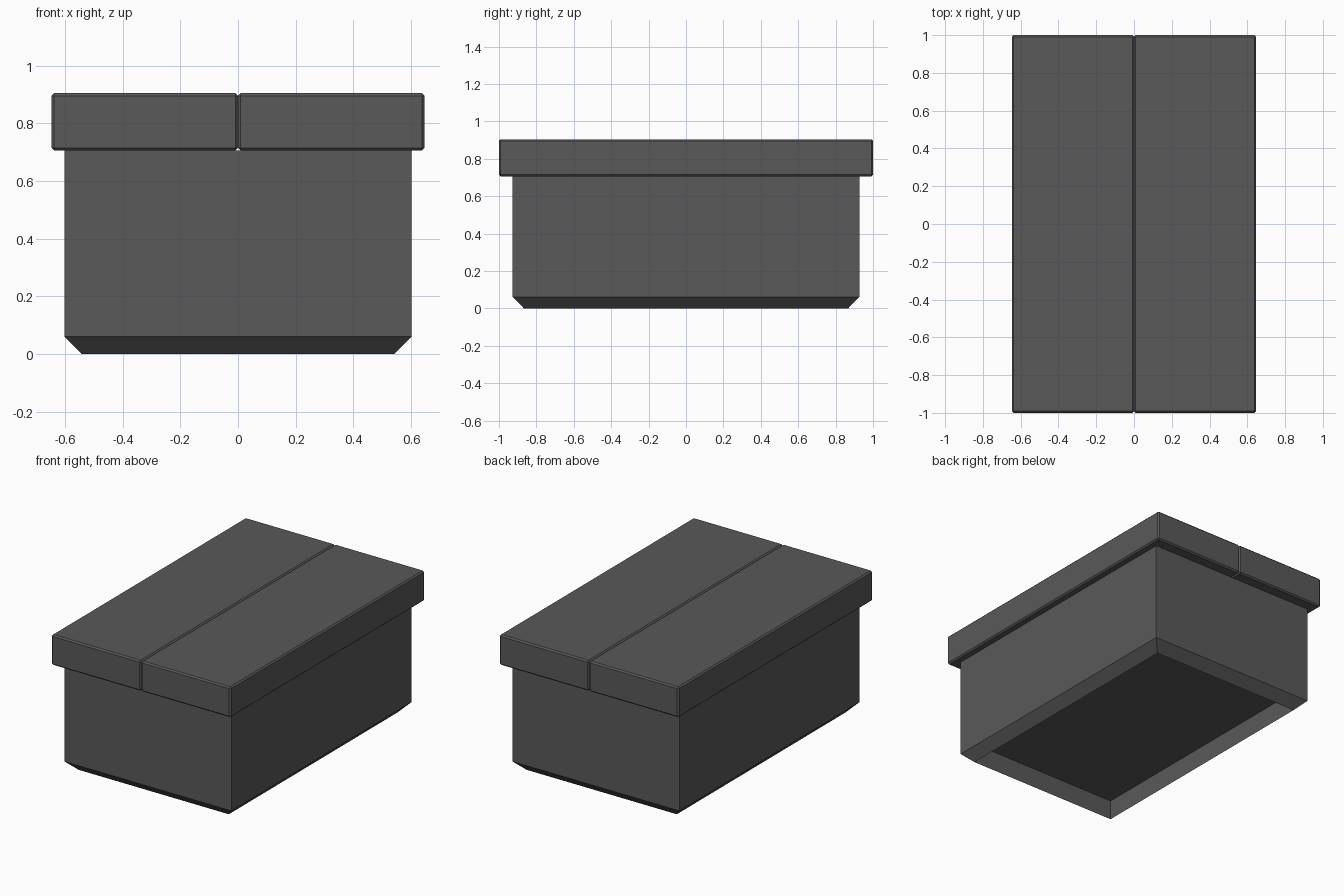
import bpy, bmesh

if "Cube" in bpy.data.objects:
    bpy.data.objects.remove(bpy.data.objects["Cube"])

dark = bpy.data.materials.new("dark_grey")
dark.diffuse_color = (0.1, 0.1, 0.1, 1)
dark.use_nodes = True
dark.node_tree.nodes["Principled BSDF"].inputs["Base Color"].default_value = dark.diffuse_color


def finish(name, bm):
    bmesh.ops.recalc_face_normals(bm, faces=bm.faces)
    mesh = bpy.data.meshes.new(name)
    bm.to_mesh(mesh)
    bm.free()
    mesh.materials.append(dark)
    obj = bpy.data.objects.new(name, mesh)
    bpy.context.collection.objects.link(obj)
    return obj


# Box body: stacked rectangular rings, with chamfered foot and recessed underside
HX, HY, INSET = 0.601, 0.927, 0.06
bm = bmesh.new()
rings = []
for inset, z in ((0, 0.706), (0, 0.061), (INSET, 0), (INSET, 0.128)):
    x, y = HX - inset, HY - inset
    rings.append([bm.verts.new((sx * x, sy * y, z))
                  for sx, sy in ((-1, -1), (1, -1), (1, 1), (-1, 1))])
for a, b in zip(rings, rings[1:]):
    for i in range(4):
        j = (i + 1) % 4
        bm.faces.new((a[i], a[j], b[j], b[i]))
bm.faces.new(rings[0])
bm.faces.new(rings[-1])
finish("box_body", bm)

# Lid: two bevelled halves meeting along the centre seam
LX, LY, Z0, Z1 = 0.646, 1.0, 0.706, 0.904
for name, side in (("lid_left", -1), ("lid_right", 1)):
    bm = bmesh.new()
    bmesh.ops.create_cube(bm, size=1)
    bmesh.ops.scale(bm, vec=(LX, 2 * LY, Z1 - Z0), verts=bm.verts)
    bmesh.ops.translate(bm, vec=(side * LX / 2, 0, (Z0 + Z1) / 2), verts=bm.verts)
    lid = finish(name, bm)
    bevel = lid.modifiers.new("edge_bevel", "BEVEL")
    bevel.width = 0.009
    bevel.segments = 1
